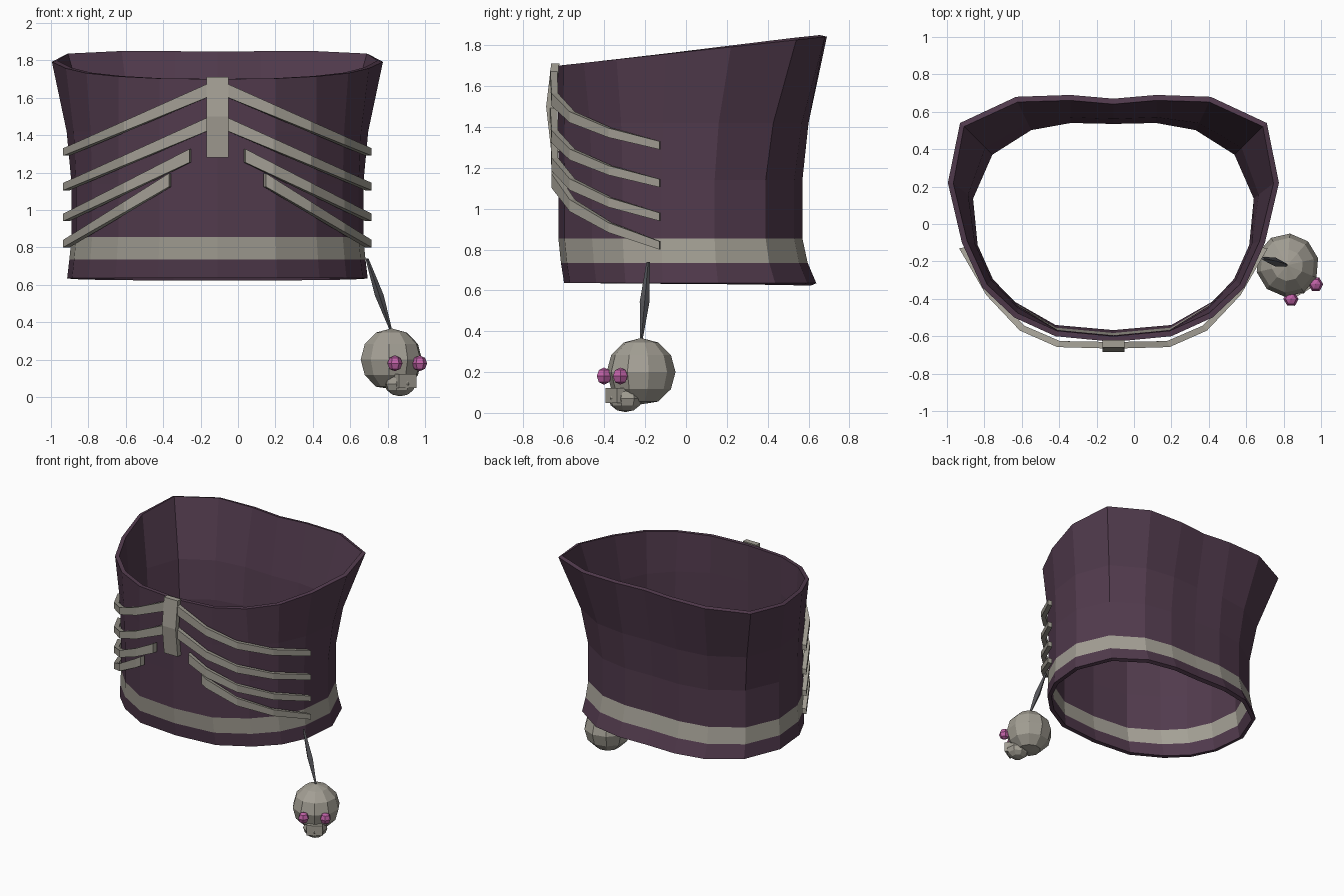
import bpy, bmesh, math
from mathutils import Vector, Matrix

cube = bpy.data.objects.get("Cube")
if cube:
    bpy.data.objects.remove(cube, do_unlink=True)

CX = -0.11  # centre line of the garment


def material(name, rgb):
    m = bpy.data.materials.new(name)
    m.use_nodes = True
    m.diffuse_color = (*rgb, 1)
    m.node_tree.nodes["Principled BSDF"].inputs["Base Color"].default_value = (*rgb, 1)
    return m


purple = material("dark purple cloth", (0.083, 0.043, 0.074))
bone = material("bone grey", (0.37, 0.35, 0.30))
pink = material("pink eyes", (0.52, 0.12, 0.38))
iron = material("dark grey cord", (0.09, 0.09, 0.10))


def finish(bm, name, *mats):
    bmesh.ops.recalc_face_normals(bm, faces=bm.faces)
    mesh = bpy.data.meshes.new(name)
    bm.to_mesh(mesh)
    bm.free()
    for m in mats:
        mesh.materials.append(m)
    ob = bpy.data.objects.new(name, mesh)
    bpy.context.collection.objects.link(ob)
    return ob


def loft(sections, capped=True):
    """Bridge a list of closed loops with quads."""
    bm = bmesh.new()
    loops = [[bm.verts.new(p) for p in s] for s in sections]
    n = len(loops[0])
    for k in range(len(loops) - 1):
        a, b = loops[k], loops[k + 1]
        for i in range(n):
            j = (i + 1) % n
            bm.faces.new((a[i], a[j], b[j], b[i])).material_index = 0
    if capped:
        bm.faces.new(loops[0])
        bm.faces.new(loops[-1])
    return bm


# Garment shell: half outlines from back to front, mirrored into rings
top = [(0, .67), (.23, .69), (.52, .68), (.82, .54), (.885, .22),
       (.81, -.10), (.70, -.34), (.53, -.50), (.31, -.60), (0, -.63)]
waist = [(0, .565), (.23, .57), (.45, .53), (.67, .39), (.78, .14),
         (.755, -.12), (.67, -.31), (.53, -.46), (.31, -.595), (0, -.625)]


def ring(z, blend=0, wide=1, back=1, front=1, tilt=0):
    half = []
    for (a, b), (c, d) in zip(waist, top):
        u, y = a + (c - a) * blend, b + (d - b) * blend
        y *= back if y > 0 else front
        half.append((u * wide, y, z + tilt * y))
    full = half + [(-u, y, h) for u, y, h in half[-2:0:-1]]
    return [(CX + u, y, h) for u, y, h in full]


bm = loft([ring(.635, 0, 1.03, 1.12, .955), ring(.735, 0, 1.015, 1.045, .98),
           ring(.855), ring(1.14), ring(1.42, .25), ring(1.768, 1, tilt=.108)], False)
for f in bm.faces:  # pale band near the hem
    if .74 < f.calc_center_median().z < .85:
        f.material_index = 1
shell = finish(bm, "garment_shell", purple, bone)
thick = shell.modifiers.new("thickness", "SOLIDIFY")
thick.thickness = 0.03
thick.offset = -1

# Ribs wrapped around the front
plan = [(.05, -.665), (.30, -.658), (.50, -.57), (.68, -.38), (.825, -.13)]


def plan_y(u):
    for (a, b), (c, d) in zip(plan, plan[1:]):
        if u <= c:
            return b + (d - b) * (u - a) / (c - a)
    return plan[-1][1]


ribs = [(.05, 1.64, 1.31), (.05, 1.46, 1.125), (.15, 1.29, .96), (.26, 1.16, .82)]
for side, word in ((1, "left"), (-1, "right")):
    for k, (u0, z0, z1) in enumerate(ribs):
        stations = [u0] + [u for u, _ in plan if u > u0 + .03]
        sections = []
        for u in stations:
            t = (u - u0) / (plan[-1][0] - u0)
            z = z0 + (z1 - z0) * t
            h = .036 - .016 * t
            outer = Vector((u, plan_y(u)))
            inner = outer - outer.normalized() * .035
            sections.append([(CX + side * p.x, p.y, z + s * h)
                             for p, s in ((outer, 1), (outer, -1), (inner, -1), (inner, 1))])
        finish(loft(sections), f"{word}_rib_{k + 1}", bone)

# Breastbone plate with a slight bend
plate = [[(CX + sx * .058, y + d, z) for sx, d in ((-1, 0), (1, 0), (1, .04), (-1, .04))]
         for z, y in ((1.28, -.66), (1.50, -.685), (1.71, -.66))]
finish(loft(plate), "breastbone", bone)

# Hanging cord: a slim tapered spindle
ends = Vector((.69, -.185, .74)), Vector((.82, -.22, .35))
cord = []
for t, r in ((0, .008), (.5, .024), (1, .006)):
    c = ends[0].lerp(ends[1], t)
    cord.append([c + Vector(d) * r for d in ((1, 0, 0), (0, 1, 0), (-1, 0, 0), (0, -1, 0))])
finish(loft(cord), "cord", iron)

# Skull charm, turned towards the front left
TURN = math.radians(31)
base = Matrix.Translation((.82, -.22, 0)) @ Matrix.Rotation(TURN, 4, "Z")


def ball(name, mat, centre, size, segments, rings, floor=None):
    bm = bmesh.new()
    bmesh.ops.create_uvsphere(bm, u_segments=segments, v_segments=rings, radius=1)
    bm.transform(base @ Matrix.Translation(centre) @ Matrix.Diagonal((*size, 1)))
    if floor is not None:
        for v in bm.verts:
            v.co.z = max(v.co.z, floor)
    return finish(bm, name, mat)


ball("skull_cranium", bone, (0, 0, .2), (.168, .17, .167), 10, 6, .042)
ball("skull_jaw", bone, (0, -.09, .07), (.085, .085, .066), 8, 6)
bm = bmesh.new()
bmesh.ops.create_cube(bm, size=1)
bm.transform(base @ Matrix.Translation((0, -.12, .085)) @ Matrix.Diagonal((.11, .1, .075, 1)))
finish(bm, "skull_teeth", bone)
for side, word in ((1, "left"), (-1, "right")):
    ball(f"{word}_eye", pink, (side * .077, -.165, .18), (.04, .042, .042), 6, 4)
